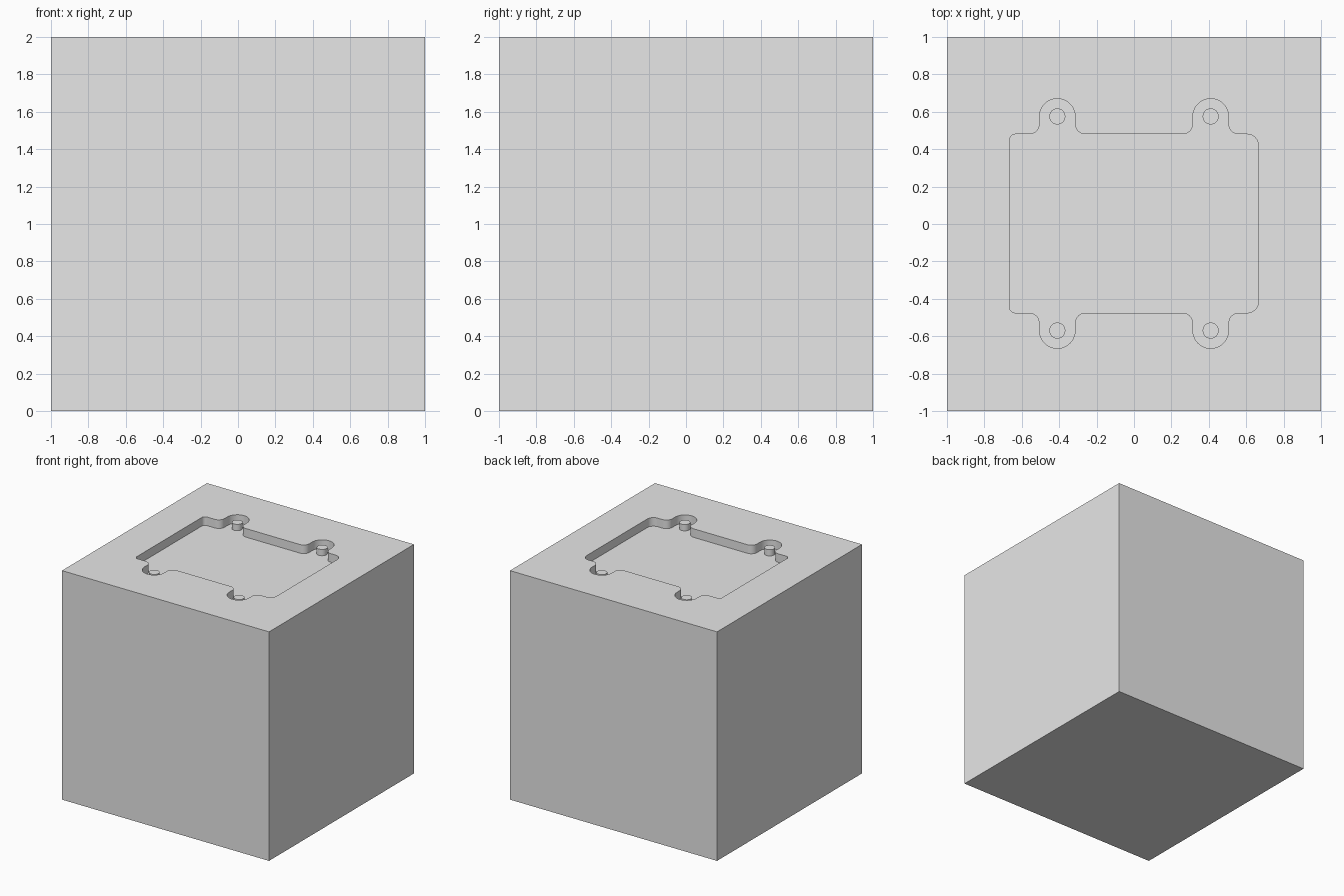
import bpy, bmesh, math
from mathutils import Vector

old = bpy.data.objects.get("Cube")
if old:
    bpy.data.objects.remove(old, do_unlink=True)

TOP = 2.0
DEPTH = 0.075       # pocket depth
PEG_DROP = 0.02     # peg tops sit this far below the block top
PEG_X, PEG_BACK, PEG_FRONT = 0.41, 0.575, -0.57
LOBE_R, FILLET = 0.095, 0.055

grey = bpy.data.materials.new("plain grey")
grey.use_nodes = True
colour = (0.8, 0.8, 0.8, 1)
grey.diffuse_color = colour
grey.node_tree.nodes["Principled BSDF"].inputs["Base Color"].default_value = colour


def make_object(name, bm):
    mesh = bpy.data.meshes.new(name)
    bmesh.ops.recalc_face_normals(bm, faces=bm.faces)
    bm.to_mesh(mesh)
    bm.free()
    mesh.materials.append(grey)
    obj = bpy.data.objects.new(name, mesh)
    bpy.context.collection.objects.link(obj)
    return obj


def rounded(corners, steps=10):
    """Round every right-angled (x, y, radius) corner of an outline."""
    pts = []
    for i, (x, y, r) in enumerate(corners):
        p = Vector((x, y))
        a = (Vector(corners[i - 1][:2]) - p).normalized()
        b = (Vector(corners[(i + 1) % len(corners)][:2]) - p).normalized()
        centre = p + (a + b) * r
        for s in range(steps + 1):
            t = math.pi / 2 * s / steps
            q = centre - b * r * math.cos(t) - a * r * math.sin(t)
            if not pts or (q - pts[-1]).length > 1e-4:
                pts.append(q)
    return pts


def lobe(cx, edge_y, cy, side):
    """Ear around a peg, travelling along x in the direction of side."""
    tip = cy + math.copysign(LOBE_R, cy)
    x0, x1 = cx - side * LOBE_R, cx + side * LOBE_R
    return [(x0, edge_y, FILLET), (x0, tip, LOBE_R),
            (x1, tip, LOBE_R), (x1, edge_y, FILLET)]


# Solid block
bm = bmesh.new()
bmesh.ops.create_cube(bm, size=2)
bmesh.ops.translate(bm, verts=bm.verts, vec=(0, 0, 1))
block = make_object("block", bm)

# Pocket outline: rectangle with four ears
W, BACK, FRONT = 0.665, 0.48, -0.475
outline = [(-W, FRONT, 0.03)]
outline += lobe(-PEG_X, FRONT, PEG_FRONT, 1) + lobe(PEG_X, FRONT, PEG_FRONT, 1)
outline += [(W, FRONT, 0.06), (W, BACK, 0.06)]
outline += lobe(PEG_X, BACK, PEG_BACK, -1) + lobe(-PEG_X, BACK, PEG_BACK, -1)
outline += [(-W, BACK, 0.03)]

bm = bmesh.new()
floor = bm.faces.new([bm.verts.new((p.x, p.y, TOP - DEPTH)) for p in rounded(outline)])
lid = bmesh.ops.extrude_face_region(bm, geom=[floor], use_keep_orig=True)
bmesh.ops.translate(bm, vec=(0, 0, DEPTH * 2),
                    verts=[v for v in lid["geom"] if isinstance(v, bmesh.types.BMVert)])
cutter = make_object("pocket_cutter", bm)
cutter.hide_render = True
cutter.hide_viewport = True

cut = block.modifiers.new("pocket", "BOOLEAN")
cut.operation = "DIFFERENCE"
cut.solver = "EXACT"
cut.object = cutter

# Bake the cut so the helper can go
graph = bpy.context.evaluated_depsgraph_get()
cut_mesh = bpy.data.meshes.new_from_object(block.evaluated_get(graph))
block.modifiers.clear()
block.data = cut_mesh
bpy.data.objects.remove(cutter, do_unlink=True)

# Locating pegs standing on the pocket floor
height = DEPTH - PEG_DROP
pegs = []
for depth_name, y in (("front", PEG_FRONT), ("back", PEG_BACK)):
    for side_name, x in (("left", PEG_X), ("right", -PEG_X)):
        bm = bmesh.new()
        bmesh.ops.create_cone(bm, cap_ends=True, segments=32, radius1=0.043,
                              radius2=0.043, depth=height)
        bmesh.ops.translate(bm, verts=bm.verts, vec=(x, y, TOP - DEPTH + height / 2))
        pegs.append(make_object(f"{depth_name}_{side_name}_peg", bm))

# Smooth the curved walls, keep the edges crisp
bpy.ops.object.select_all(action="DESELECT")
for obj in [block] + pegs:
    obj.select_set(True)
bpy.context.view_layer.objects.active = block
bpy.ops.object.shade_smooth_by_angle(angle=math.radians(30))
